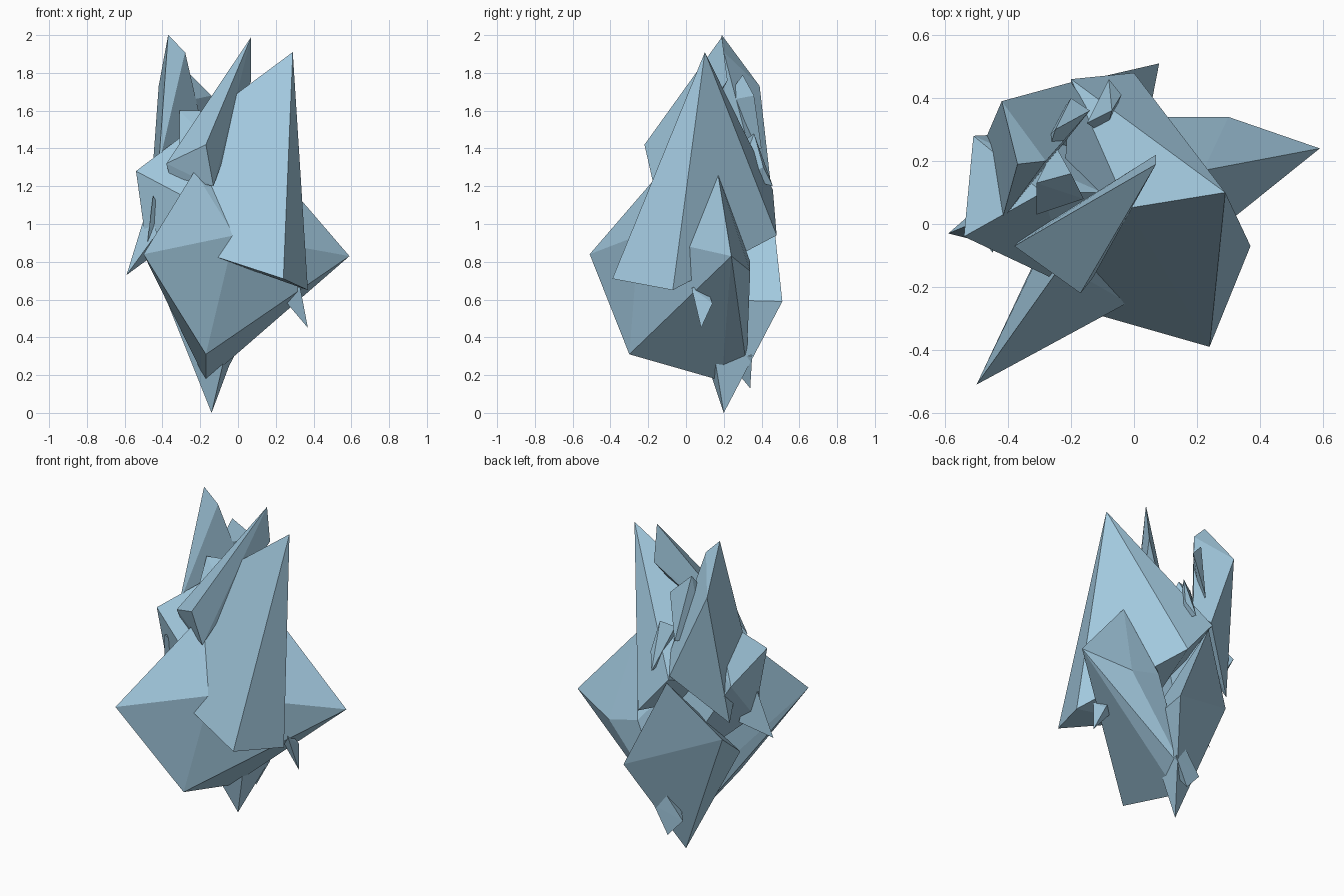
import bpy
import bmesh
from mathutils import Vector as corner


def remove_default_cube():
    cube = bpy.data.objects.get("Cube")
    if cube is not None:
        bpy.data.objects.remove(cube, do_unlink=True)


def make_material(name, colour):
    material = bpy.data.materials.new(name)
    material.use_nodes = True
    material.diffuse_color = colour
    shader = next(node for node in material.node_tree.nodes if node.type == "BSDF_PRINCIPLED")
    shader.inputs["Base Color"].default_value = colour
    shader.inputs["Roughness"].default_value = .8
    return material


def make_shard(name, *corners):
    """Wrap a faceted convex crystal around its corner points."""
    mesh_builder = bmesh.new()
    for point in corners:
        mesh_builder.verts.new(corner(point))
    hull = bmesh.ops.convex_hull(mesh_builder, input=mesh_builder.verts[:], use_existing_faces=False)
    leftover = set(hull["geom_interior"]) | set(hull["geom_unused"])
    loose = [item for item in leftover if isinstance(item, bmesh.types.BMVert) and item.is_valid]
    bmesh.ops.delete(mesh_builder, geom=loose, context="VERTS")
    bmesh.ops.recalc_face_normals(mesh_builder, faces=mesh_builder.faces[:])
    mesh = bpy.data.meshes.new(name)
    mesh_builder.to_mesh(mesh)
    mesh_builder.free()
    mesh.materials.append(ice_blue)
    shard = bpy.data.objects.new(name, mesh)
    bpy.context.collection.objects.link(shard)
    return shard


remove_default_cube()
ice_blue = make_material("ice blue", (.36, .58, .73, 1))

# Wide core that spreads to the front and to the left
make_shard(
    "core_shard",
    (-.5, -.51, .84), (-.17, -.3, .31), (-.17, .19, .17),
    (.59, .24, .83), (.22, .17, 1.26), (.3, .34, .75),
    (.1, .34, .8), (-.23, -.13, 1.28), (-.02, -.25, .94),
    (-.1, .32, .25),
)

# Tall tower leaning over the core
make_shard(
    "tower_shard",
    (.29, .1, 1.91), (-.02, .05, 1.68), (.24, -.39, .71),
    (.37, -.07, .65), (-.2, .46, 1.18), (0, .48, .94),
    (-.25, -.25, .87),
)

# Slanted blade in front of the tower
make_shard(
    "blade_shard",
    (.07, .19, 1.99), (.07, .22, 1.76), (-.17, -.22, 1.42),
    (-.13, -.17, 1.2), (-.38, -.07, 1.32), (-.36, -.05, 1.25),
)

# Tall peak at the back
make_shard(
    "rear_peak_shard",
    (-.37, .19, 2), (-.28, .2, 1.91), (-.42, .39, 1.73),
    (-.2, .45, 1.2), (-.14, .36, 1.3), (-.42, .01, 1.31),
    (-.48, .25, .9),
)

# Short pointed shard tucked beside the rear peak
make_shard(
    "peak_side_shard",
    (-.25, .3, 1.79), (-.14, .36, 1.68), (-.28, .2, 1.65),
    (-.2, .4, 1.4), (-.3, .25, 1.4),
)

# Shoulder filling the side between the peak and the core
make_shard(
    "shoulder_shard",
    (-.54, -.04, 1.28), (-.51, .28, 1.15), (-.29, .1, 1.47),
    (-.1, .1, 1.4), (-.2, -.2, 1.1), (-.48, 0, .85),
    (-.1, .3, .5),
)

# Lower back shard ending in the bottom point
make_shard(
    "lower_back_shard",
    (.08, .51, .59), (-.14, .2, 0), (-.18, .45, 1.15),
    (-.45, .28, .8), (-.38, 0, .6), (0, .1, .6),
)

# Small spikes growing out of the larger shards
make_shard(
    "bottom_spike",
    (-.11, .34, .13), (-.02, .35, .3), (-.21, .33, .24),
    (-.1, .34, .38), (-.1, .2, .3),
)
make_shard(
    "left_spike",
    (.37, .08, .45), (.26, .09, .58), (.33, .03, .66),
    (.33, .14, .58), (.25, .1, .7),
)
make_shard(
    "right_spike",
    (-.59, -.03, .73), (-.47, .02, 1.12), (-.43, -.07, .95),
    (-.44, .1, .84),
)
make_shard(
    "right_splinter",
    (-.45, -.09, 1.15), (-.41, -.04, 1.08), (-.48, -.05, .9),
    (-.44, .04, 1.1),
)
make_shard(
    "back_splinter",
    (-.08, .46, 1.2), (-.04, .41, 1.3), (-.07, .36, 1.48),
    (-.15, .32, 1.45), (-.09, .28, 1.25),
)
make_shard(
    "inner_splinter",
    (-.31, .13, 1.6), (-.2, .16, 1.6), (-.31, .03, 1.4),
    (-.16, .08, 1.45), (-.25, .25, 1.4),
)
